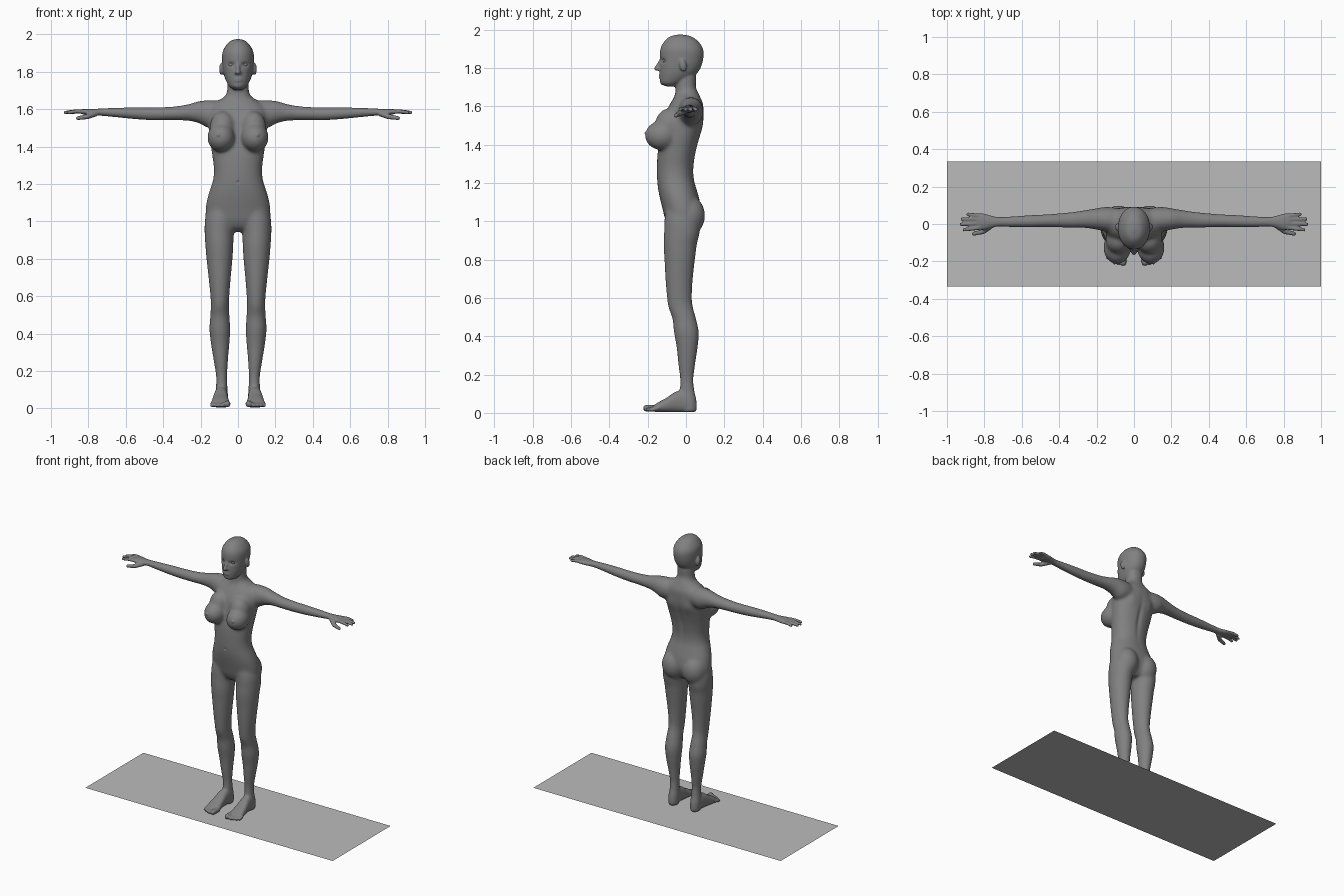
import bpy, bmesh
from math import sin, cos, pi, exp
from mathutils import Vector, Matrix

parts = []


def paint(ob, name, grey):
    mat = bpy.data.materials.new(name)
    mat.diffuse_color = (grey, grey, grey, 1)
    ob.data.materials.clear()
    ob.data.materials.append(mat)


def finish(bm, name, keep=False):
    bmesh.ops.recalc_face_normals(bm, faces=bm.faces)
    me = bpy.data.meshes.new(name)
    bm.to_mesh(me)
    bm.free()
    ob = bpy.data.objects.new(name, me)
    bpy.context.collection.objects.link(ob)
    if not keep:
        parts.append(ob)
    return ob


def spline(rows, steps=5):
    """Catmull-Rom interpolation of section rows."""
    out = []
    for i in range(len(rows) - 1):
        a, b, c, d = (rows[min(max(i + k, 0), len(rows) - 1)] for k in (-1, 0, 1, 2))
        for s in range(steps):
            t = s / steps
            out.append([0.5 * (2 * q + (r - p) * t + (2 * p - 5 * q + 4 * r - u) * t * t
                               + (3 * q - p - 3 * r + u) * t ** 3) for p, q, r, u in zip(a, b, c, d)])
    return out + [list(rows[-1])]


def loft(name, rows, axis, sides=(1,), power=2.0, n=40):
    """rows: position along axis, two centres, two radii."""
    for s in sides:
        bm = bmesh.new()
        rings = []
        for t, c1, c2, r1, r2 in spline(rows):
            ring = []
            for k in range(n):
                a = 2 * pi * k / n
                ca, sa = cos(a), sin(a)
                u = c1 + max(r1, .002) * abs(ca) ** (2 / power) * (1 if ca > 0 else -1)
                v = c2 + max(r2, .002) * abs(sa) ** (2 / power) * (1 if sa > 0 else -1)
                x, y, z = {'z': (u, v, t), 'x': (t, u, v), 'y': (u, t, v)}[axis]
                ring.append(bm.verts.new((s * x, y, z)))
            rings.append(ring)
        for a, b in zip(rings, rings[1:]):
            for k in range(n):
                bm.faces.new((a[k], a[(k + 1) % n], b[(k + 1) % n], b[k]))
        bm.faces.new(rings[0])
        bm.faces.new(rings[-1])
        finish(bm, name)


def trunk(name, rows, power):
    """rows: z, half width, front y, back y."""
    loft(name, [(z, 0, (f + b) / 2, w, (b - f) / 2) for z, w, f, b in rows], 'z', power=power)


def blob(name, c, r, sides=(1, -1), tilt=0):
    for s in sides:
        bm = bmesh.new()
        bmesh.ops.create_uvsphere(bm, u_segments=32, v_segments=20, radius=1,
                                  matrix=Matrix.Translation((s * c[0], c[1], c[2]))
                                  @ Matrix.Rotation(tilt, 4, 'X') @ Matrix.Diagonal((*r, 1)))
        finish(bm, name)


def digit(name, p, q, r0, r1, sides=(1, -1)):
    """Tapered rod with round ends."""
    for s in sides:
        a, b = Vector((s * p[0], *p[1:])), Vector((s * q[0], *q[1:]))
        d = b - a
        bm = bmesh.new()
        m = Matrix.Translation((a + b) / 2) @ d.to_track_quat('Z', 'Y').to_matrix().to_4x4()
        bmesh.ops.create_cone(bm, cap_ends=True, segments=16, radius1=r0, radius2=r1, depth=d.length, matrix=m)
        finish(bm, name)
        blob(name, a, (r0,) * 3, (1,))
        blob(name, b, (r1,) * 3, (1,))


BOTH = (1, -1)

# torso and neck
trunk('torso', [
    (.945, .03, -.06, .03), (.97, .10, -.09, .05), (1.01, .165, -.109, .07), (1.05, .174, -.119, .078),
    (1.115, .166, -.135, .07), (1.17, .150, -.146, .055), (1.22, .134, -.151, .042), (1.28, .129, -.152, .04),
    (1.36, .139, -.148, .052), (1.43, .149, -.136, .07), (1.50, .156, -.125, .089), (1.56, .157, -.110, .092),
    (1.61, .145, -.085, .090), (1.645, .105, -.064, .076), (1.67, .07, -.056, .065), (1.70, .058, -.054, .052),
    (1.75, .056, -.052, .052), (1.80, .05, -.05, .05)], 2.2)
blob('breast', (.090, -.126, 1.448), (.074, .089, .077))
blob('upper_breast', (.082, -.088, 1.50), (.070, .074, .090))
blob('buttock', (.082, .012, 1.03), (.085, .088, .105))

# head and face
trunk('head', [
    (1.704, .025, -.105, -.05), (1.72, .046, -.131, -.02), (1.745, .061, -.137, .025), (1.775, .073, -.138, .06),
    (1.81, .080, -.137, .08), (1.85, .084, -.136, .09), (1.89, .085, -.135, .091), (1.92, .077, -.126, .079),
    (1.95, .057, -.103, .052), (1.967, .036, -.078, .022), (1.975, .008, -.04, -.02)], 2.1)
digit('nose', (0, -.128, 1.845), (0, -.155, 1.797), .009, .012, (1,))
blob('nostril', (.010, -.141, 1.794), (.010, .011, .009))
blob('lips', (0, -.133, 1.757), (.024, .011, .011), (1,))
blob('chin', (0, -.118, 1.727), (.026, .018, .017), (1,))
blob('ear', (.088, -.016, 1.814), (.013, .019, .034), tilt=.2)

# arms and palms
loft('arm', [
    (.05, .02, 1.58, .055, .05), (.11, .022, 1.576, .067, .071), (.16, .026, 1.574, .065, .074),
    (.21, .027, 1.584, .056, .059), (.27, .026, 1.582, .047, .044), (.35, .021, 1.577, .040, .036),
    (.45, .018, 1.575, .034, .034), (.55, .015, 1.578, .032, .031), (.65, .012, 1.582, .028, .025),
    (.72, .012, 1.584, .025, .020), (.76, .012, 1.584, .032, .018), (.80, .012, 1.585, .043, .017),
    (.83, .013, 1.586, .044, .014), (.842, .013, 1.586, .038, .009)], 'x', BOTH)

# fingers and thumb
for y0, x1, y1 in ((-.020, .908, -.031), (.003, .924, -.002), (.025, .919, .026), (.044, .888, .052)):
    mid = (.5 * (.825 + x1), .5 * (y0 + y1), 1.588)
    digit('finger', (.825, y0, 1.587), mid, .0115, .011)
    digit('finger_tip', mid, (x1, y1, 1.582), .011, .0095)
digit('thumb_base', (.765, -.008, 1.576), (.805, -.040, 1.560), .017, .014)
digit('thumb', (.805, -.040, 1.560), (.856, -.052, 1.552), .014, .011)

# legs
loft('leg', [
    (1.10, .085, -.03, .06, .07), (1.02, .097, -.022, .078, .090), (.94, .101, -.022, .078, .093),
    (.88, .100, -.030, .075, .087), (.80, .099, -.033, .069, .079), (.69, .098, -.036, .058, .070),
    (.60, .097, -.034, .050, .064), (.55, .097, -.027, .048, .063), (.49, .097, -.009, .051, .061),
    (.42, .097, .002, .055, .064), (.34, .095, .006, .048, .054), (.26, .092, .004, .038, .044),
    (.18, .088, .004, .030, .035), (.12, .087, .006, .031, .038), (.07, .088, .012, .034, .042),
    (.02, .088, .014, .033, .042), (.005, .088, .014, .026, .033)], 'z', BOTH)

# feet and toes
loft('foot', [
    (.054, .088, .035, .015, .020), (.03, .088, .045, .032, .040), (-.02, .090, .060, .035, .056),
    (-.06, .092, .056, .038, .052), (-.10, .094, .042, .043, .038), (-.14, .094, .031, .048, .027),
    (-.16, .094, .025, .047, .020), (-.175, .094, .022, .038, .012)], 'y', BOTH, 2.4)
for x, tip, r in ((.058, -.206, .018), (.085, -.207, .0115), (.105, -.200, .011), (.123, -.191, .0105),
                  (.139, -.179, .010)):
    digit('toe', (x, -.15, .024), (x, tip, .006 + r), r, r)

# fuse everything into one smooth skin
bpy.ops.object.select_all(action='DESELECT')
for ob in parts:
    ob.select_set(True)
body = parts[0]
bpy.context.view_layer.objects.active = body
bpy.ops.object.join()
body.name = 'body'
rm = body.modifiers.new('skin', 'REMESH')
rm.mode, rm.voxel_size, rm.use_smooth_shade = 'VOXEL', .005, True
sm = body.modifiers.new('soften', 'SMOOTH')
sm.factor, sm.iterations = .5, 6
for mod in ('skin', 'soften'):
    bpy.ops.object.modifier_apply(modifier=mod)


# blend the joints of trunk, shoulders, hips and ankles more strongly
def ramp(v, lo, hi, soft):
    return max(0, min(1, (v - lo) / soft, (hi - v) / soft))


group = body.vertex_groups.new(name='blend')
for v in body.data.vertices:
    x, y, z = v.co
    w = max(ramp(z, .84, 1.72, .06) * ramp(abs(x), -1, .36, .1), .6 * ramp(z, .06, .22, .05),
            .07 * ramp(z, 1.69, 2.2, .03))
    if w > 0:
        group.add([v.index], w, 'REPLACE')
bl = body.modifiers.new('blend', 'SMOOTH')
bl.factor, bl.iterations, bl.vertex_group = .5, 60, 'blend'
bpy.ops.object.modifier_apply(modifier='blend')

# sculpted hollows and bulges: centre, falloff radii, y push
dents = [((s * .036, -.125, 1.838), (.019, .04, .012), .012) for s in BOTH]          # eye sockets
dents += [((s * .08, .09, 1.50), (.035, .04, .05), .006) for s in BOTH]              # shoulder blades
dents += [((s * .105, -.20, 1.462), (.008, .05, .008), -.008) for s in BOTH]         # nipples
dents += [((0, -.15, 1.21), (.006, .03, .006), .008), ((0, .07, 1.38), (.018, .05, .13), -.009),
          ((0, -.143, 1.757), (.02, .015, .003), .003)]                              # navel, spine, mouth
for v in body.data.vertices:
    for c, r, push in dents:
        e = sum(((v.co[i] - c[i]) / r[i]) ** 2 for i in range(3))
        if e < 9:
            v.co.y += push * exp(-e)
    v.co.z = max(v.co.z, .003)
body.data.shade_smooth()
paint(body, 'skin_grey', .22)

# eyes
for s, name in ((1, 'left_eye'), (-1, 'right_eye')):
    bm = bmesh.new()
    bmesh.ops.create_uvsphere(bm, u_segments=24, v_segments=16, radius=.014,
                              matrix=Matrix.Translation((s * .036, -.106, 1.838)))
    eye = finish(bm, name, True)
    eye.data.shade_smooth()
    paint(eye, name + '_grey', .25)

# floor plate
bm = bmesh.new()
bmesh.ops.create_grid(bm, x_segments=1, y_segments=1, size=1, matrix=Matrix.Diagonal((1, .335, 1, 1)))
paint(finish(bm, 'floor_plate', True), 'plate_grey', .5)
